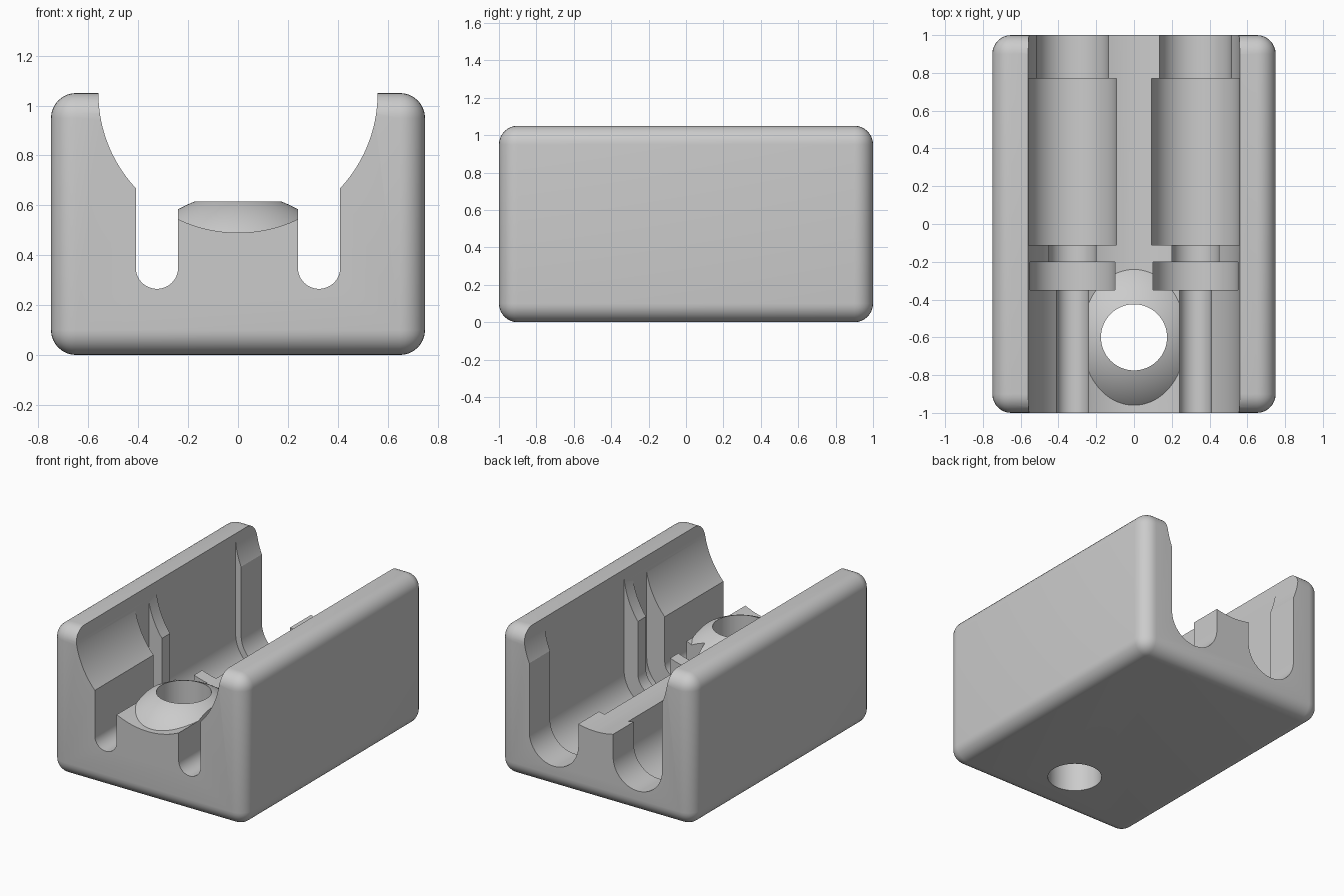
import bpy
import bmesh
from math import pi, sin, cos, radians
from mathutils import Matrix

cube = bpy.data.objects.get("Cube")
if cube:
    bpy.data.objects.remove(cube, do_unlink=True)

HEIGHT = 1.05      # block height and axis of the round trough
HOLE_Y = -0.6

grey = bpy.data.materials.new("light grey")
grey.use_nodes = True
grey.diffuse_color = (0.6, 0.6, 0.6, 1)
grey.node_tree.nodes["Principled BSDF"].inputs["Base Color"].default_value = (0.6, 0.6, 0.6, 1)


def to_object(bm, name):
    bmesh.ops.recalc_face_normals(bm, faces=bm.faces)
    mesh = bpy.data.meshes.new(name)
    bm.to_mesh(mesh)
    bm.free()
    mesh.materials.append(grey)
    obj = bpy.data.objects.new(name, mesh)
    bpy.context.collection.objects.link(obj)
    return obj


def cylinder(name, radius, length, matrix, segments):
    bm = bmesh.new()
    bmesh.ops.create_cone(bm, cap_ends=True, segments=segments, radius1=radius,
                          radius2=radius, depth=length, matrix=matrix)
    return to_object(bm, name)


def u_slot(name, x, radius, y0, y1):
    """Round-bottomed slot running along y, open at the top."""
    steps = 32
    outline = [(x + radius, 1.3), (x - radius, 1.3)]
    outline += [(x - radius * cos(pi * i / steps), 0.35 - radius * sin(pi * i / steps))
                for i in range(steps + 1)]
    bm = bmesh.new()
    face = bm.faces.new([bm.verts.new((px, y0, pz)) for px, pz in outline])
    moved = bmesh.ops.extrude_face_region(bm, geom=[face])["geom"]
    bmesh.ops.translate(bm, vec=(0, y1 - y0, 0),
                        verts=[v for v in moved if isinstance(v, bmesh.types.BMVert)])
    return to_object(bm, name)


def cut(target, cutter):
    mod = target.modifiers.new("cut", 'BOOLEAN')
    mod.operation = 'DIFFERENCE'
    mod.solver = 'EXACT'
    mod.object = cutter
    bpy.context.view_layer.objects.active = target
    bpy.ops.object.modifier_apply(modifier=mod.name)
    bpy.data.objects.remove(cutter, do_unlink=True)


# Rounded block
bm = bmesh.new()
bmesh.ops.create_cube(bm, size=1, matrix=Matrix.Translation((0, 0, HEIGHT / 2))
                      @ Matrix.Diagonal((1.5, 2, HEIGHT, 1)))
bmesh.ops.bevel(bm, geom=bm.edges[:], offset=0.1, segments=8, profile=0.5, affect='EDGES')
block = to_object(bm, "holder_block")

# Round trough along the block, leaving a domed boss around the bolt hole
trough = cylinder("trough_cutter", 0.56, 2.4, Matrix.Translation((0, 0, HEIGHT))
                  @ Matrix.Rotation(pi / 2, 4, 'X'), 128)
bm = bmesh.new()
bmesh.ops.create_uvsphere(bm, u_segments=96, v_segments=64, radius=0.49,
                          matrix=Matrix.Translation((0, HOLE_Y, 0.157)))
cut(trough, to_object(bm, "boss_dome"))
cut(block, trough)

# Mirrored stepped channels: radius, start, end
for side in (-1, 1):
    for radius, y0, y1 in ((0.085, -1.1, -0.3), (0.225, -0.35, -0.2), (0.125, -0.3, 0),
                           (0.2325, -0.11, 0.77), (0.19, 0.5, 1.1)):
        cut(block, u_slot("slot_cutter", side * 0.325, radius, y0, y1))

# Bolt hole through the boss
cut(block, cylinder("hole_cutter", 0.175, 3, Matrix.Translation((0, HOLE_Y, 0.5)), 64))

# Smooth rounded surfaces, sharp machined edges
bpy.ops.object.select_all(action='DESELECT')
block.select_set(True)
bpy.context.view_layer.objects.active = block
bpy.ops.object.shade_smooth_by_angle(angle=radians(22))
